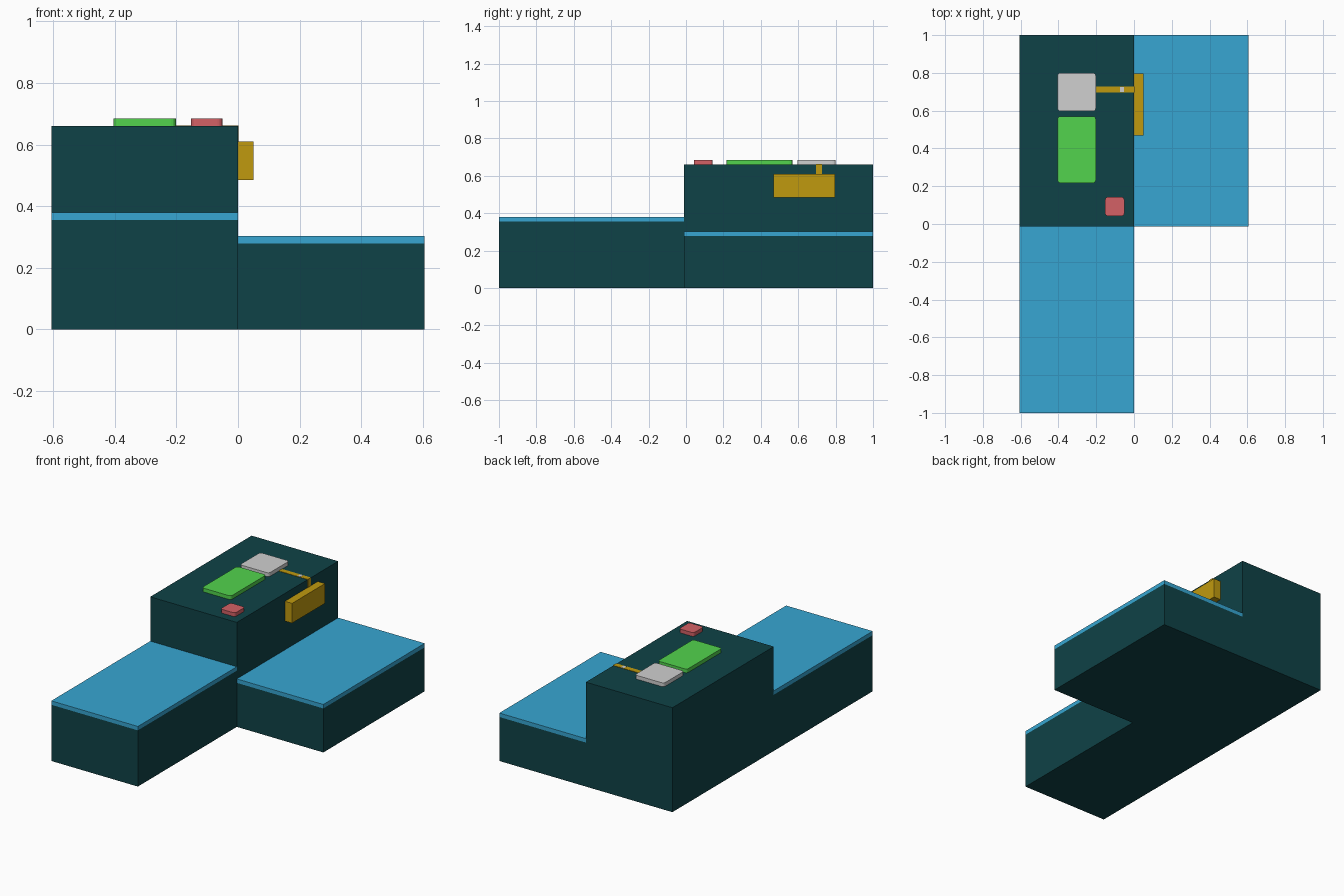
import bpy, bmesh

if "Cube" in bpy.data.objects:
    bpy.data.objects.remove(bpy.data.objects["Cube"])


def material(name, rgb):
    def lin(c):
        c /= 255
        return c / 12.92 if c <= 0.04045 else ((c + 0.055) / 1.055) ** 2.4
    m = bpy.data.materials.new(name)
    m.diffuse_color = (*[lin(c) for c in rgb], 1)
    m.use_nodes = True
    m.node_tree.nodes["Principled BSDF"].inputs["Base Color"].default_value = m.diffuse_color
    return m


TEAL = material("dark_teal", (15, 66, 71))
BLUE = material("sky_blue", (55, 166, 210))
GREEN = material("bright_green", (82, 211, 77))
GREY = material("light_grey", (208, 208, 208))
RED = material("soft_red", (211, 97, 102))
GOLD = material("gold", (192, 154, 15))


def box(name, x, y, z, mat, corner=0.0):
    """Box between (min, max) pairs; corner rounds the vertical edges."""
    bm = bmesh.new()
    bmesh.ops.create_cube(bm, size=1)
    for v in bm.verts:
        v.co = [lo + (c + 0.5) * (hi - lo) for c, (lo, hi) in zip(v.co, (x, y, z))]
    if corner:
        upright = [e for e in bm.edges
                   if abs(e.verts[0].co.z - e.verts[1].co.z) > 1e-5]
        bmesh.ops.bevel(bm, geom=upright, offset=corner, segments=4,
                        profile=0.5, affect='EDGES')
    me = bpy.data.meshes.new(name)
    bm.to_mesh(me)
    bm.free()
    me.materials.append(mat)
    ob = bpy.data.objects.new(name, me)
    bpy.context.collection.objects.link(ob)
    return ob


W, MID, TOP = 0.605, -0.012, 0.66

# Tall central block and the two lower wings with coloured top slabs
box("main_block", (-W, 0), (MID, 1), (0, TOP), TEAL)
for name, x, y, h in (("front_wing", (-W, 0), (-1, MID), 0.38),
                      ("side_wing", (0, W), (MID, 1), 0.303)):
    box(name + "_base", x, y, (0, h - 0.025), TEAL)
    box(name + "_top", x, y, (h - 0.025, h), BLUE)

# Rounded pads on the central block
for name, x, y, mat in (("green_pad", (-0.405, -0.202), (0.217, 0.57), GREEN),
                        ("grey_pad", (-0.405, -0.202), (0.597, 0.8), GREY),
                        ("red_button", (-0.153, -0.051), (0.042, 0.143), RED)):
    box(name, x, y, (TOP, TOP + 0.024), mat, corner=0.016)

# Hanging gold box and the thin strap that reaches it
box("hanging_box", (0, 0.05), (0.468, 0.797), (0.485, 0.61), GOLD)
box("strap_top", (-0.202, 0.002), (0.695, 0.727), (TOP, TOP + 0.002), GOLD)
box("strap_side", (0, 0.002), (0.695, 0.727), (0.61, TOP), GOLD)
box("strap_marker", (-0.073, -0.052), (0.698, 0.724), (TOP + 0.002, TOP + 0.003), GREY)
